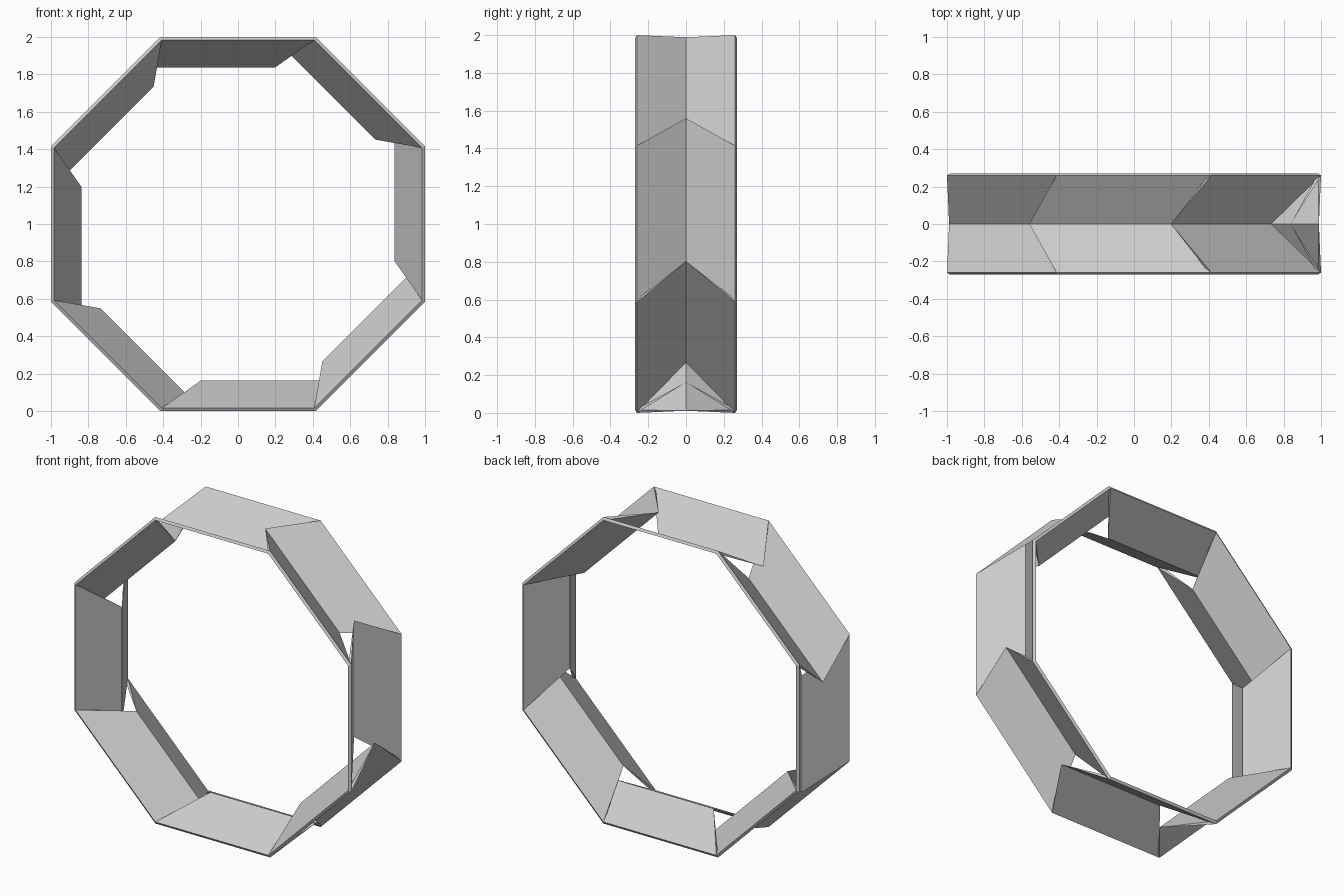
import bpy
import math
from mathutils import Matrix, Vector

cube = bpy.data.objects.get("Cube")
if cube:
    bpy.data.objects.remove(cube, do_unlink=True)

SIDES = 8
HALF_TURN = math.tan(math.pi / SIDES)    # half side length per unit of apothem
RIM_OUTER = (0.26, 1.0)                  # (y, distance from the ring's axis)
RIM_INNER = (0.27, 0.984)
FOLD = (0.0, 0.838)
FOLD_ENDS = (-0.56, 0.20)                # the fold is shifted along the panel

grey = bpy.data.materials.new("paper grey")
grey.use_nodes = True
colour = (0.6, 0.6, 0.6, 1)
grey.diffuse_color = colour
grey.node_tree.nodes["Principled BSDF"].inputs["Base Color"].default_value = colour


def section(end):
    """Half cross-section of one panel at its left (0) or right (1) end."""
    sign = 2 * end - 1
    points = [Vector((sign * r * HALF_TURN, y, r)) for y, r in (RIM_OUTER, RIM_INNER)]
    return points + [Vector((FOLD_ENDS[end], FOLD[0], FOLD[1]))]


# Half of a folded panel: a thin wedge from the rim to the fold
half_panel = bpy.data.meshes.new("folded_panel")
half_panel.from_pydata(section(0) + section(1), [],
                       [(0, 1, 4, 3), (1, 2, 5, 4), (2, 0, 3, 5), (0, 2, 1), (3, 4, 5)])
half_panel.materials.append(grey)
half_panel.update()

# Eight panels around the ring, each mirrored across its fold
for i in range(SIDES):
    panel = bpy.data.objects.new(f"folded_panel_{i + 1}", half_panel)
    bpy.context.collection.objects.link(panel)
    panel.matrix_world = (Matrix.Translation((0, 0, 1))
                          @ Matrix.Rotation(i * math.tau / SIDES, 4, 'Y'))
    mirror = panel.modifiers.new("Mirror", 'MIRROR')
    mirror.use_axis = (False, True, False)
